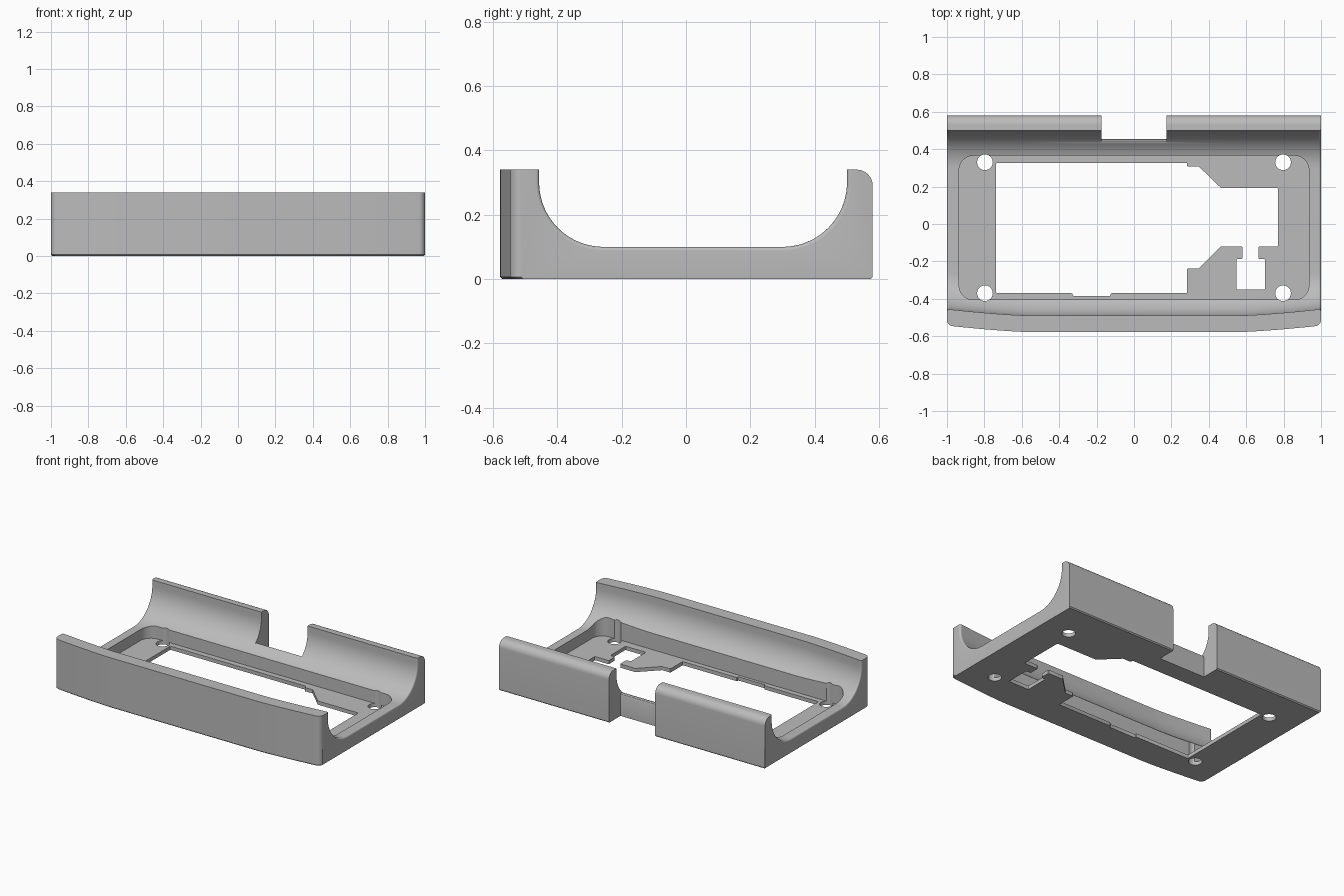
import bpy, bmesh, math
from mathutils import Vector

cube = bpy.data.objects.get("Cube")
if cube:
    bpy.data.objects.remove(cube, do_unlink=True)

grey = bpy.data.materials.new("grey plastic")
grey.use_nodes = True
COLOUR = (0.5, 0.5, 0.5, 1)
grey.diffuse_color = COLOUR
grey.node_tree.nodes["Principled BSDF"].inputs["Base Color"].default_value = COLOUR


def loft(name, rings):
    """Skin a list of equal-length closed rings, cap both ends, face outward."""
    bm = bmesh.new()
    rows = [[bm.verts.new(p) for p in ring] for ring in rings]
    n = len(rows[0])
    for a, b in zip(rows, rows[1:]):
        for i in range(n):
            j = (i + 1) % n
            bm.faces.new((a[i], a[j], b[j], b[i]))
    bm.faces.new(list(reversed(rows[0])))
    bm.faces.new(rows[-1])
    bm.normal_update()
    if bm.calc_volume(signed=True) < 0:
        bmesh.ops.reverse_faces(bm, faces=bm.faces[:])
    mesh = bpy.data.meshes.new(name)
    bm.to_mesh(mesh)
    bm.free()
    mesh.materials.append(grey)
    obj = bpy.data.objects.new(name, mesh)
    bpy.context.scene.collection.objects.link(obj)
    return obj


def arc(cy, cz, r, start, end, steps):
    angles = [math.radians(start + (end - start) * i / steps) for i in range(steps + 1)]
    return [(cy + r * math.cos(a), cz + r * math.sin(a)) for a in angles]


def rounded(points, radius, steps):
    """Round every corner of a closed 2D outline."""
    out = []
    for i, p in enumerate(points):
        p = Vector(p)
        a = (Vector(points[i - 1]) - p).normalized()
        b = (Vector(points[(i + 1) % len(points)]) - p).normalized()
        half_angle = a.angle(b) / 2
        reach = radius / math.tan(half_angle)
        centre = p + (a + b).normalized() * radius / math.sin(half_angle)
        u, v = p + a * reach - centre, p + b * reach - centre
        out += [centre + u.lerp(v, k / steps).normalized() * radius for k in range(steps + 1)]
    return out


def prism(name, outline, low, high):
    return loft(name, [[(x, y, z) for x, y in outline] for z in (low, high)])


def cut(target, cutter):
    """Subtract the cutter, moving to the next solver if one gives no cut."""
    cutter.hide_render = True
    mod = target.modifiers.new("cut", "BOOLEAN")
    mod.operation = "DIFFERENCE"
    mod.object = cutter
    for solver in ("MANIFOLD", "EXACT", "FLOAT"):
        mod.solver = solver
        bpy.context.view_layer.update()
        evaluated = target.evaluated_get(bpy.context.evaluated_depsgraph_get())
        result = bpy.data.meshes.new_from_object(evaluated)
        if len(result.vertices) not in (0, len(target.data.vertices)):
            target.data = result
            break
    target.modifiers.remove(mod)
    bpy.data.objects.remove(cutter, do_unlink=True)


# Tray body: a U-shaped cross-section carried along x, with a bowed front wall
CORNER, EDGE, CHAMFER, TOP = 0.03, 0.012, 0.007, 0.34


def round_over(x, r):
    t = max(0, abs(x) - (1 - r))
    return r - math.sqrt(max(0, r * r - t * t))


def section(x):
    bow = 0.035 * (max(0, abs(x) - 0.55) / 0.45) ** 1.4
    front = -0.578 + bow + round_over(x, CORNER)
    r = 0.2 + round_over(x, EDGE)
    cove = -0.29 + bow
    pts = [(front + CHAMFER, 0), (front, CHAMFER), (front, TOP), (cove - r, TOP)]
    pts += arc(cove, 0.3, r, 180, 270, 20)
    pts += arc(0.3, 0.3, r, 270, 360, 20)
    pts += [(0.3 + r, TOP)] + arc(0.53, 0.29, 0.05, 90, 0, 8)
    pts += [(0.58, CHAMFER), (0.58 - CHAMFER, 0)]
    return [(x * (1 - CHAMFER) if z == 0 else x, y, z) for y, z in pts]


half = [0.55 + 0.05 * i for i in range(9)]
half += [1 - CORNER + CORNER * math.sin(math.radians(a)) for a in range(0, 91, 10)]
body = loft("tray_body", [section(x) for x in [-x for x in reversed(half)] + half])

# Recessed pocket with a thin floor
pocket = rounded([(-0.935, -0.405), (0.935, -0.405), (0.935, 0.365), (-0.935, 0.365)], 0.075, 8)
cut(body, prism("pocket_cutter", pocket, 0.025, 0.6))

# Large floor opening with its tabs and keyed slot
opening = [(-0.738, -0.37), (-0.328, -0.37), (-0.328, -0.384), (-0.125, -0.384),
           (-0.125, -0.37), (0.284, -0.37), (0.284, -0.238), (0.346, -0.238),
           (0.465, -0.12), (0.58, -0.12), (0.58, -0.187), (0.547, -0.187),
           (0.547, -0.35), (0.70, -0.35), (0.70, -0.187), (0.665, -0.187),
           (0.665, -0.12), (0.77, -0.12), (0.77, 0.193), (0.465, 0.193),
           (0.346, 0.308), (0.284, 0.308), (0.284, 0.327), (-0.738, 0.327)]
cut(body, prism("opening_cutter", rounded(opening, 0.006, 3), -0.1, 0.06))

# Screw holes in the four corners
for sx in (-1, 1):
    for y in (-0.37, 0.33):
        cut(body, prism("screw_hole_cutter", arc(sx * 0.797, y, 0.042, 0, 345, 23), -0.1, 0.6))

# Gap in the back wall, leaving a low eased lip
gap = [(0.455, -0.1), (0.455, 0.135), (0.451, 0.147), (0.443, 0.153),
       (0.43, 0.15), (0.43, 0.5), (0.7, 0.5), (0.7, -0.1)]
cut(body, loft("gap_cutter", [[(x, y, z) for y, z in gap] for x in (-0.174, 0.174)]))

# Smooth the coves and keep the cut edges crisp
bpy.ops.object.select_all(action="DESELECT")
bpy.context.view_layer.objects.active = body
body.select_set(True)
bpy.ops.object.shade_smooth_by_angle(angle=math.radians(30))
